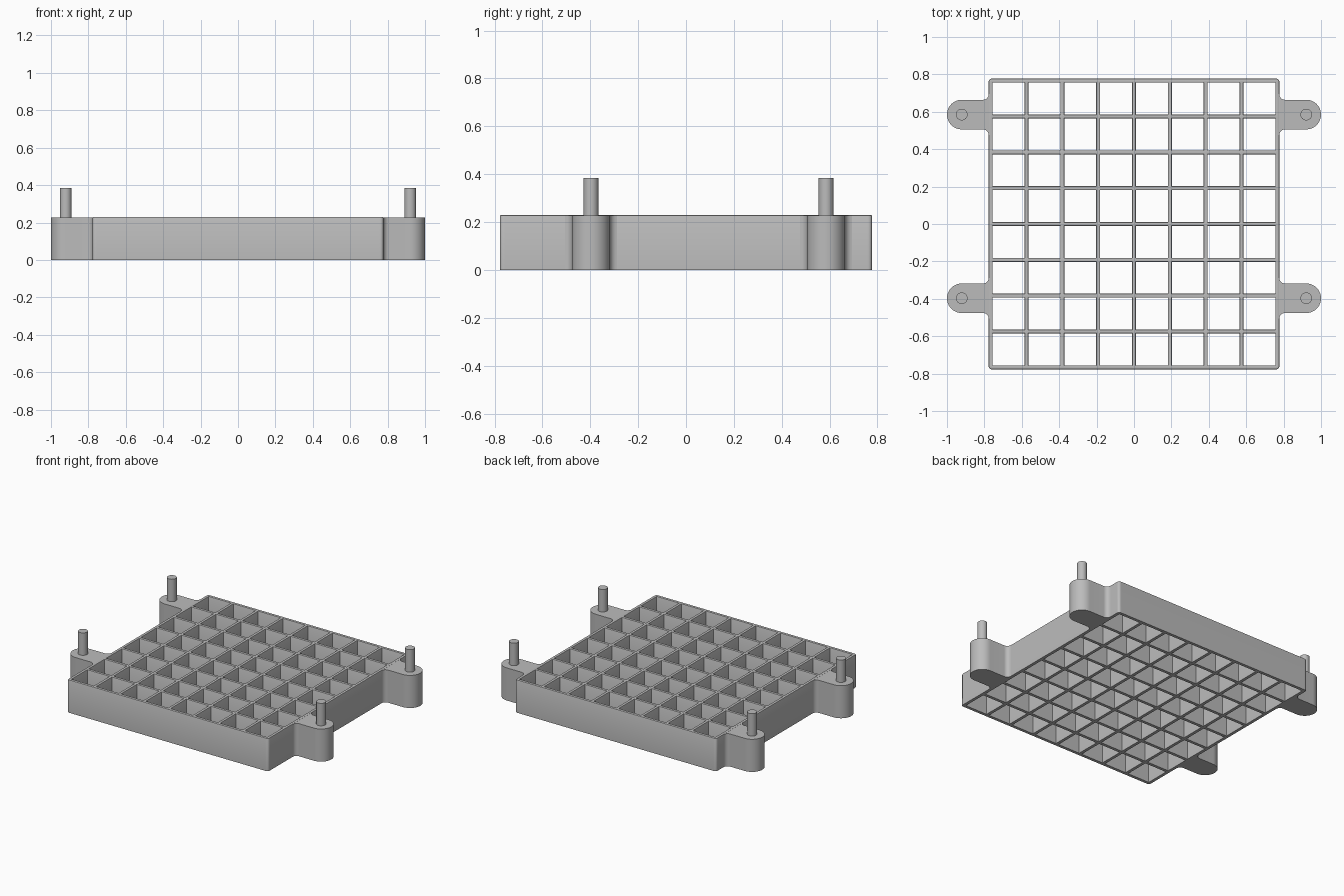
import bpy, bmesh, math

if "Cube" in bpy.data.objects:
    bpy.data.objects.remove(bpy.data.objects["Cube"])

PITCH, HALF_WALL, CELLS, HEIGHT = 0.1916, 0.0105, 8, 0.23
SIDE = PITCH * CELLS / 2 + HALF_WALL      # outer face of the frame
TAB_TOP, TAB_R, FILLET = 0.228, 0.079, 0.03
PIN_X, PIN_R, PIN_TOP = 1 - TAB_R, 0.031, 0.385

grey = bpy.data.materials.new("plain grey")
grey.diffuse_color = (0.5, 0.5, 0.5, 1)
grey.use_nodes = True
grey.node_tree.nodes["Principled BSDF"].inputs["Base Color"].default_value = grey.diffuse_color


def finish(bm, name):
    bmesh.ops.recalc_face_normals(bm, faces=bm.faces)
    mesh = bpy.data.meshes.new(name)
    bm.to_mesh(mesh)
    bm.free()
    ob = bpy.data.objects.new(name, mesh)
    bpy.context.collection.objects.link(ob)
    mesh.materials.append(grey)
    bpy.ops.object.select_all(action='DESELECT')
    ob.select_set(True)
    bpy.context.view_layer.objects.active = ob
    bpy.ops.object.shade_smooth_by_angle(angle=math.radians(30))
    return ob


def extrude_up(bm, faces, height):
    top = bmesh.ops.extrude_face_region(bm, geom=faces, use_keep_orig=True)["geom"]
    for v in top:
        if isinstance(v, bmesh.types.BMVert):
            v.co.z += height
    bmesh.ops.recalc_face_normals(bm, faces=bm.faces)


# Lattice frame: walls on every grid line, open square cells between them
lines = [(i - CELLS / 2) * PITCH + s * HALF_WALL for i in range(CELLS + 1) for s in (-1, 1)]
n = len(lines)
bm = bmesh.new()
grid = [[bm.verts.new((x, y, 0)) for y in lines] for x in lines]
walls = [bm.faces.new((grid[i][j], grid[i + 1][j], grid[i + 1][j + 1], grid[i][j + 1]))
         for i in range(n - 1) for j in range(n - 1) if i % 2 == 0 or j % 2 == 0]
extrude_up(bm, walls, HEIGHT)

# Rounded outer corners
corners = [e for e in bm.edges
           if all(min(abs(v.co.x), abs(v.co.y)) > SIDE - 1e-4 for v in e.verts)
           and abs(e.verts[0].co.z - e.verts[1].co.z) > 0.1]
bmesh.ops.bevel(bm, geom=corners, offset=0.015, segments=4, profile=0.5, affect='EDGES')

# Softened top rims
bm.normal_update()
rims = [e for e in bm.edges
        if all(v.co.z > HEIGHT - 1e-4 for v in e.verts)
        and any(abs(f.normal.z) < 0.5 for f in e.link_faces)]
bmesh.ops.bevel(bm, geom=rims, offset=0.005, segments=2, profile=0.5, affect='EDGES')
finish(bm, "lattice_frame")


def arc(cx, cy, r, a0, a1, steps):
    return [(cx + r * math.cos(math.radians(a0 + (a1 - a0) * k / steps)),
             cy + r * math.sin(math.radians(a0 + (a1 - a0) * k / steps)))
            for k in range(steps + 1)]


# Rounded mounting tabs with filleted roots, each carrying a pin
root = SIDE - 0.006
outline = [(root, -TAB_R - FILLET)]
outline += arc(SIDE + FILLET, -TAB_R - FILLET, FILLET, 180, 90, 6)
outline += arc(PIN_X, 0, TAB_R, -90, 90, 24)
outline += arc(SIDE + FILLET, TAB_R + FILLET, FILLET, 270, 180, 6)
outline += [(root, TAB_R + FILLET)]

for side, sx in (("left", -1), ("right", 1)):
    for end, cy in (("front", -0.397), ("back", 0.585)):
        bm = bmesh.new()
        base = bm.faces.new([bm.verts.new((sx * x, cy + y, 0)) for x, y in outline])
        extrude_up(bm, [base], TAB_TOP)
        finish(bm, f"{side}_{end}_tab")

        bm = bmesh.new()
        ring = arc(sx * PIN_X, cy, PIN_R, 0, 360, 32)[:-1]
        base = bm.faces.new([bm.verts.new((x, y, TAB_TOP - 0.01)) for x, y in ring])
        extrude_up(bm, [base], PIN_TOP - TAB_TOP + 0.01)
        finish(bm, f"{side}_{end}_pin")
